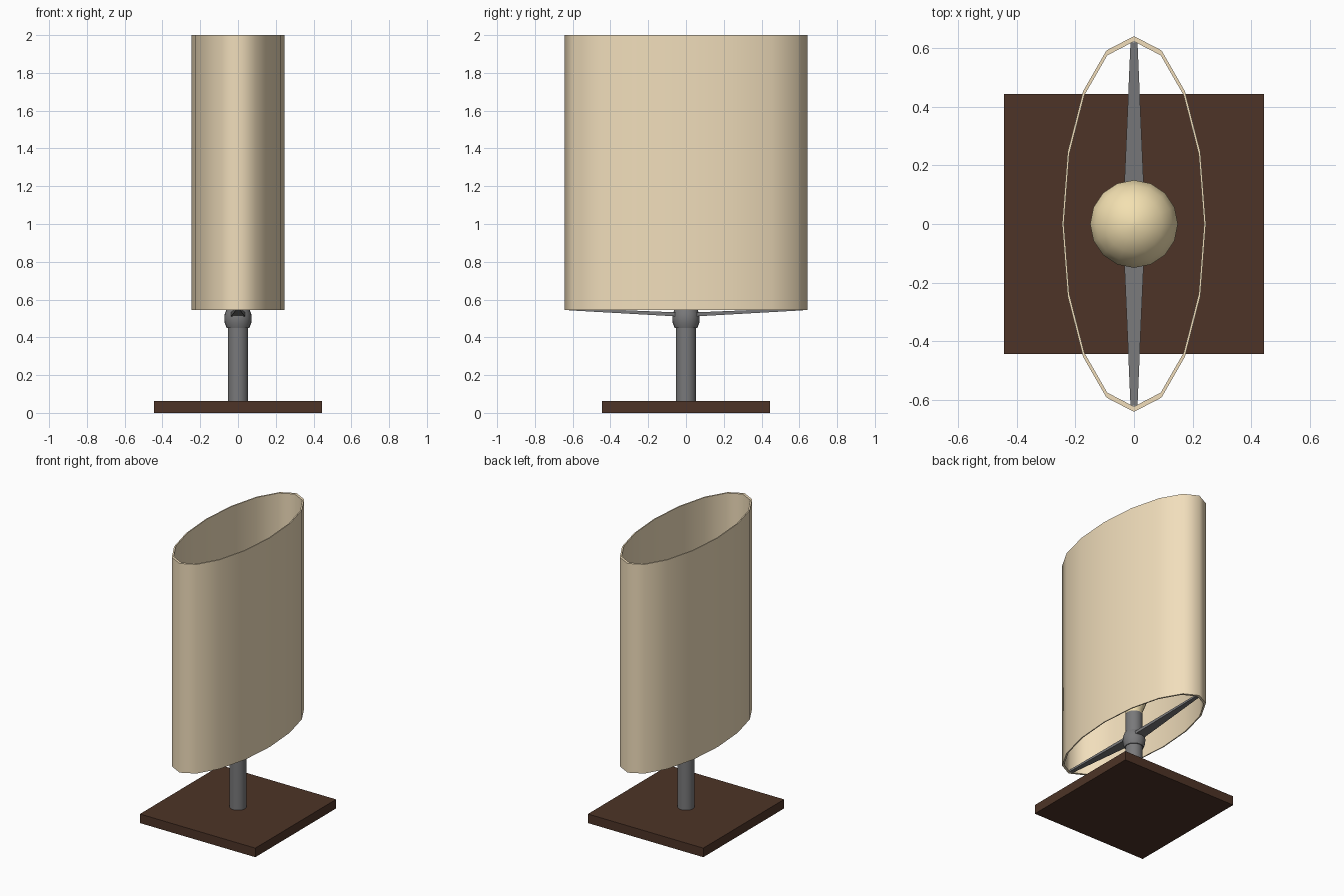
import bpy, bmesh, math

if "Cube" in bpy.data.objects:
    bpy.data.objects.remove(bpy.data.objects["Cube"])


def material(name, rgb):
    m = bpy.data.materials.new(name)
    m.diffuse_color = (*rgb, 1)
    m.use_nodes = True
    m.node_tree.nodes["Principled BSDF"].inputs["Base Color"].default_value = m.diffuse_color
    return m


WOOD = material("dark_wood", (0.075, 0.034, 0.02))
METAL = material("grey_metal", (0.19, 0.19, 0.195))
FABRIC = material("cream_fabric", (0.88, 0.73, 0.5))
GLASS = material("warm_glass", (0.9, 0.75, 0.44))


def make(name, bm, mat, angle=None):
    bmesh.ops.recalc_face_normals(bm, faces=bm.faces)
    me = bpy.data.meshes.new(name)
    bm.to_mesh(me)
    bm.free()
    me.materials.append(mat)
    if angle:
        me.shade_smooth()
        me.set_sharp_from_angle(angle=math.radians(angle))
    ob = bpy.data.objects.new(name, me)
    bpy.context.collection.objects.link(ob)
    return ob


def lathe(name, profile, mat, sides=16, closed=False, sy=1, angle=40):
    """Stack rings of (radius, z); sy stretches them along y."""
    bm = bmesh.new()
    rings = [[bm.verts.new((r * math.cos(2 * math.pi * i / sides),
                            r * sy * math.sin(2 * math.pi * i / sides), z))
              for i in range(sides)] for r, z in profile]
    pairs = list(zip(rings, rings[1:]))
    if closed:
        pairs.append((rings[-1], rings[0]))
    else:
        bm.faces.new(rings[0])
        bm.faces.new(rings[-1])
    for a, b in pairs:
        for i in range(sides):
            j = (i + 1) % sides
            bm.faces.new((a[i], a[j], b[j], b[i]))
    return make(name, bm, mat, angle)


# Square base
bm = bmesh.new()
bmesh.ops.create_cube(bm, size=1)
bmesh.ops.scale(bm, vec=(0.888, 0.888, 0.063), verts=bm.verts)
bmesh.ops.translate(bm, vec=(0, 0, 0.0315), verts=bm.verts)
make("base", bm, WOOD)

# Stem with bulb socket on top, and rounded collar
lathe("stem", [(0.054, 0.06), (0.054, 0.69)], METAL)
lathe("collar", [(0.06, 0.45), (0.07, 0.475), (0.072, 0.5),
                 (0.07, 0.525), (0.06, 0.55)], METAL)

# Tapered arms that carry the shade, mirrored front to back
bm = bmesh.new()
ends = [[bm.verts.new((sx * w, y, z)) for sx, z in
         ((-1, lo), (1, lo), (1, hi), (-1, hi))]
        for w, y, lo, hi in ((0.039, 0, 0.508, 0.53), (0.012, 0.62, 0.543, 0.556))]
for i in range(4):
    j = (i + 1) % 4
    bm.faces.new((ends[0][i], ends[0][j], ends[1][j], ends[1][i]))
bm.faces.new(ends[1])
arms = make("shade_arms", bm, METAL)
mirror = arms.modifiers.new("mirror", "MIRROR")
mirror.use_axis = (False, True, False)

# Light bulb: neck flaring into a globe
globe = [(0.152 * math.cos(math.radians(a)), 0.95 + 0.152 * math.sin(math.radians(a)))
         for a in (-30, -10, 10, 30, 50, 70, 86)]
lathe("bulb", [(0.05, 0.68), (0.055, 0.71), (0.085, 0.79)] + globe, GLASS)

# Open oval shade with a thin wall
lathe("shade", [(0.246, 0.545), (0.246, 2.0), (0.239, 2.0), (0.239, 0.545)],
      FABRIC, closed=True, sy=0.642 / 0.246, angle=60)
